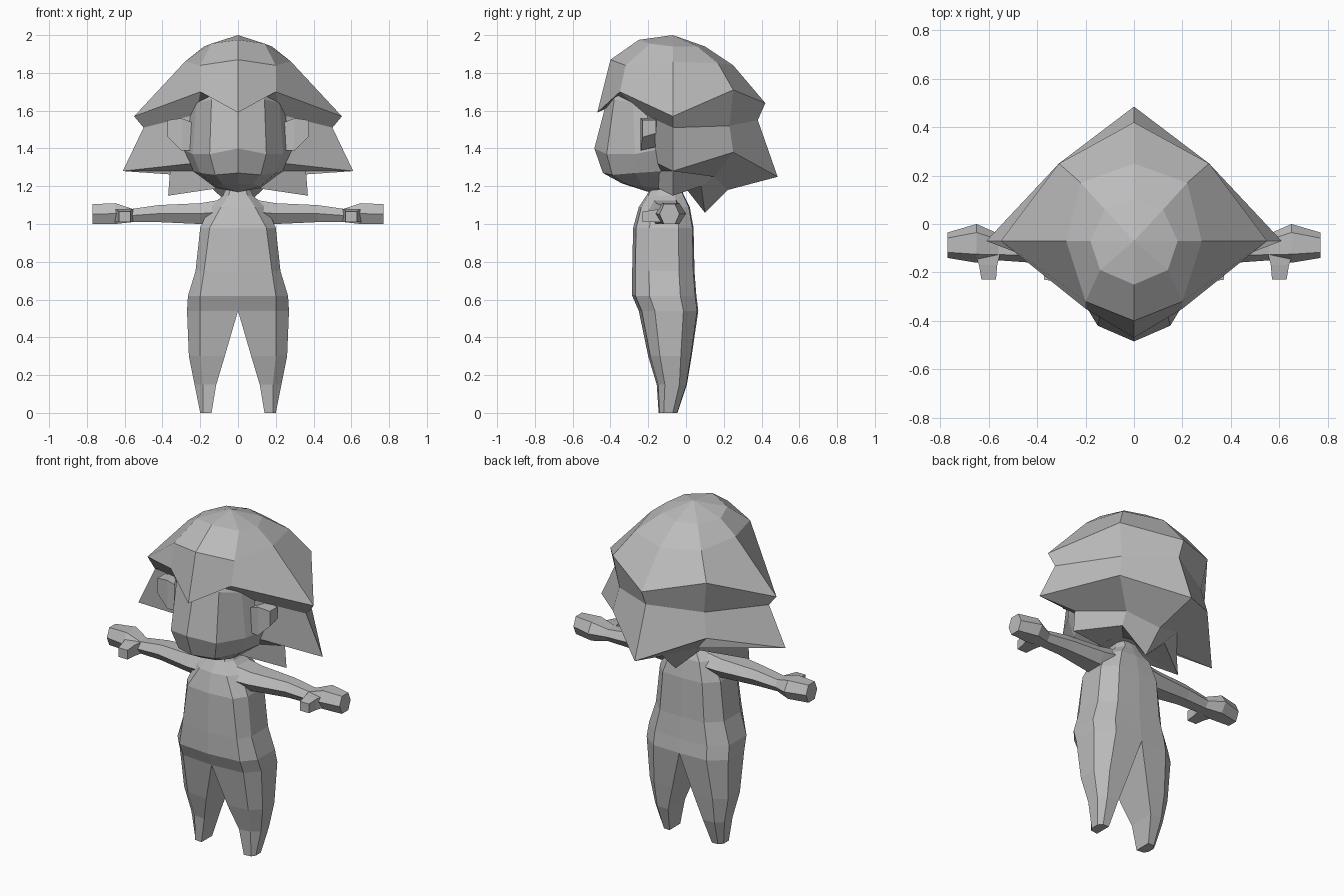
import bpy, bmesh

if "Cube" in bpy.data.objects:
    bpy.data.objects.remove(bpy.data.objects["Cube"])

grey = bpy.data.materials.new("plain grey")
grey.use_nodes = True
COLOUR = (0.5, 0.5, 0.5, 1)
grey.diffuse_color = COLOUR
grey.node_tree.nodes["Principled BSDF"].inputs["Base Color"].default_value = COLOUR


def loft(name, rings, closed=False, cap_start=False, cap_end=False):
    """Skin a stack of rings on the +x side, then mirror it across x."""
    bm = bmesh.new()
    rows = [[bm.verts.new(p) for p in ring] for ring in rings]
    count = len(rows[0])
    for a, b in zip(rows, rows[1:]):
        for i in range(count if closed else count - 1):
            j = (i + 1) % count
            # leave the centre plane open where the halves join
            if all(abs(v.co.x) < 1e-4 for v in (a[i], a[j], b[j], b[i])):
                continue
            bm.faces.new((a[i], a[j], b[j], b[i]))
    if cap_start:
        bm.faces.new(rows[0])
    if cap_end:
        bm.faces.new(rows[-1])
    bmesh.ops.remove_doubles(bm, verts=bm.verts, dist=0.0005)
    bmesh.ops.recalc_face_normals(bm, faces=bm.faces)
    mesh = bpy.data.meshes.new(name)
    bm.to_mesh(mesh)
    bm.free()
    mesh.materials.append(grey)
    obj = bpy.data.objects.new(name, mesh)
    bpy.context.collection.objects.link(obj)
    mirror = obj.modifiers.new("Mirror", 'MIRROR')
    mirror.use_clip = True
    return obj


def body_ring(z, inner, panel, width, front, back):
    d = back - front
    return [(inner, front, z), (panel, front + .05 * d, z),
            (width, front + .27 * d, z), (width, back - .25 * d, z),
            (inner + .65 * (width - inner), back - .02 * d, z), (inner, back, z)]


def arm_ring(x, front, back, low, high):
    d, mid = (back - front) * .22, (low + high) / 2
    return [(x, front + d, low), (x, back - d, low), (x, back, mid),
            (x, back - d, high), (x, front + d, high), (x, front, mid)]


# Torso and legs: height, inner x, front panel x, outer x, front y, back y
loft("torso_and_legs", [body_ring(*s) for s in (
    (1.22, 0, .03, .05, -.17, -.04),
    (1.15, 0, .05, .08, -.21, -.01),
    (1.09, 0, .09, .15, -.25, .02),
    (.98, 0, .15, .2, -.28, .04),
    (.75, 0, .18, .225, -.285, .045),
    (.62, 0, .2, .265, -.285, .055),
    (.54, 0, .2, .27, -.25, .065),
    (.3, .07, .2, .26, -.2, .03),
    (.15, .115, .185, .23, -.155, .005),
    (0, .14, .185, .2, -.145, -.045))], closed=True, cap_end=True)

# Arms with mitten hands, then thumbs
loft("arms_and_hands", [arm_ring(*s) for s in (
    (.08, -.22, 0, 1.0, 1.13),
    (.2, -.2, -.01, 1.0, 1.11),
    (.42, -.16, -.03, 1.01, 1.1),
    (.56, -.15, -.04, 1.01, 1.08),
    (.65, -.16, 0, 1.0, 1.11),
    (.77, -.14, -.035, 1.0, 1.105))], closed=True, cap_start=True, cap_end=True)
loft("thumbs", [[(x0, y, low), (x1, y, low), (x1, y, high), (x0, y, high)]
                for x0, x1, y, low, high in (
                    (.55, .66, -.11, 1.01, 1.08),
                    (.565, .64, -.17, 1.01, 1.075),
                    (.57, .63, -.23, 1.01, 1.065))],
     closed=True, cap_start=True, cap_end=True)

# Head, each ring running from the face to the back of the skull
loft("head", [
    [(0, -.36, 1.78), (.11, -.32, 1.78), (.17, -.26, 1.78), (.2, -.12, 1.78), (.13, .08, 1.78), (0, .12, 1.78)],
    [(0, -.42, 1.65), (.14, -.38, 1.66), (.22, -.28, 1.64), (.27, -.12, 1.62), (.18, .1, 1.6), (0, .17, 1.6)],
    [(0, -.485, 1.4), (.15, -.42, 1.37), (.24, -.27, 1.37), (.3, -.13, 1.4), (.2, .1, 1.4), (0, .17, 1.4)],
    [(0, -.44, 1.27), (.12, -.39, 1.26), (.2, -.27, 1.27), (.24, -.12, 1.28), (.15, .06, 1.28), (0, .1, 1.28)],
    [(0, -.34, 1.215), (.08, -.31, 1.21), (.12, -.23, 1.2), (.12, -.12, 1.19), (.08, -.02, 1.2), (0, 0, 1.2)],
    [(0, -.2, 1.17)] * 6])

# Ears
loft("ears", [[(x, front, low), (x, back, low + .02), (x, back, high), (x, front, high)]
              for x, front, back, low, high in (
                  (.22, -.23, -.15, 1.39, 1.53),
                  (.3, -.24, -.15, 1.39, 1.56),
                  (.372, -.23, -.16, 1.46, 1.55))],
     closed=True, cap_start=True, cap_end=True)

# Hair cap: columns run front, temple, side, rear corner, back
flap = [
    [(0, -.47, 1.59), (.2, -.35, 1.7), (.55, -.07, 1.57), (.31, .25, 1.71), (0, .42, 1.64)],
    [(0, -.38, 1.63), (.22, -.22, 1.58), (.5, -.07, 1.51), (.28, .23, 1.52), (0, .38, 1.55)]]
loft("hair_cap", [
    [(0, -.07, 2)] * 5,
    [(0, -.25, 1.975), (.14, -.19, 1.955), (.18, -.07, 1.94), (.12, .06, 1.94), (0, .1, 1.94)],
    [(0, -.4, 1.87), (.2, -.32, 1.84), (.28, -.07, 1.86), (.22, .17, 1.85), (0, .25, 1.84)]] + flap)

# Hair lower layers, sweeping out to points and folding back to the nape
loft("hair_lower_layers", [
    flap[1][1:],
    [(.25, -.15, 1.32), (.61, -.07, 1.28), (.31, .25, 1.38), (0, .485, 1.25)],
    [(.2, -.15, 1.28), (.36, -.07, 1.28), (.18, .15, 1.25), (0, .22, 1.18)],
    [(.1, -.15, 1.19), (.37, -.07, 1.15), (.15, .08, 1.2), (0, .1, 1.06)],
    [(.03, -.14, 1.2), (.08, -.08, 1.2), (.05, -.03, 1.2), (0, -.01, 1.2)]])
